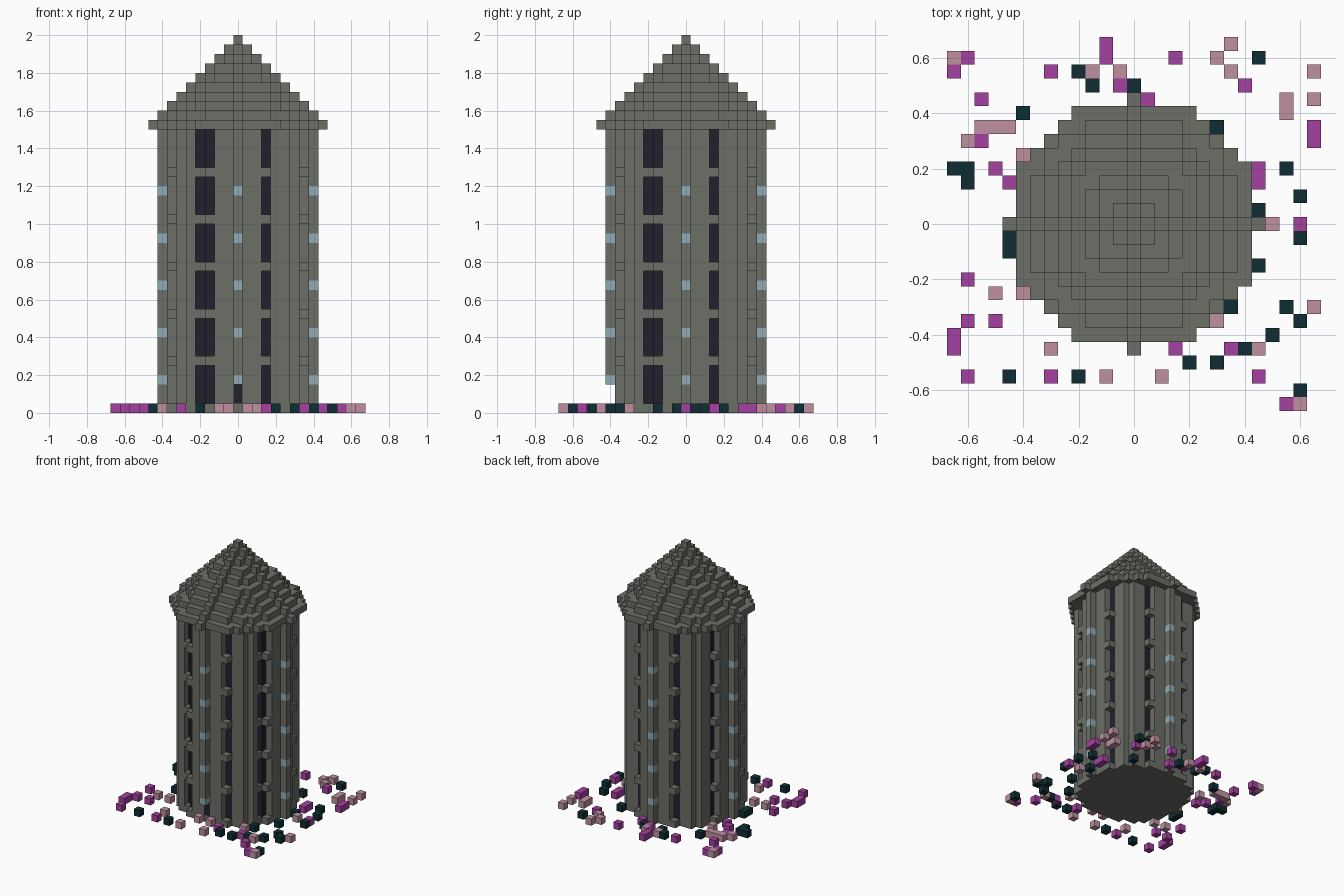
import bpy
import bmesh
from mathutils import Vector

UNIT = 0.05          # edge of one block
BODY_LAYERS = 30     # blocks from ground to eaves

cube = bpy.data.objects.get("Cube")
if cube:
    bpy.data.objects.remove(cube, do_unlink=True)


def material(name, rgb):
    mat = bpy.data.materials.new(name)
    mat.use_nodes = True
    mat.diffuse_color = (*rgb, 1)
    bsdf = next(n for n in mat.node_tree.nodes if n.type == 'BSDF_PRINCIPLED')
    bsdf.inputs["Base Color"].default_value = (*rgb, 1)
    bsdf.inputs["Roughness"].default_value = 0.9
    return mat


STONE = material("grey stone", (0.15, 0.157, 0.135))
DARK = material("dark interior", (0.016, 0.015, 0.027))
GLASS = material("pale blue glass", (0.29, 0.41, 0.46))
PURPLE = material("purple petal", (0.37, 0.052, 0.345))
PINK = material("dusty pink petal", (0.52, 0.28, 0.35))
TEAL = material("dark teal leaf", (0.005, 0.027, 0.034))


def disc(radius, layer):
    """Blocks of a round slab on one layer."""
    span = range(-radius, radius + 1)
    return {(x, y, layer) for x in span for y in span
            if x * x + y * y <= radius * radius}


def side_vectors():
    for axis in range(3):
        for sign in (-1, 1):
            normal = Vector((0, 0, 0))
            normal[axis] = sign
            u = Vector((0, 0, 0))
            u[(axis + 1) % 3] = 1
            yield normal, u, normal.cross(u)


SIDES = list(side_vectors())


def build_blocks(name, cells, mat, solid):
    """Mesh of the block faces that are not covered by another block."""
    bm = bmesh.new()
    for cell in sorted(cells):
        centre = Vector(cell) + Vector((0, 0, 0.5))
        for n, u, v in SIDES:
            if tuple(int(c + k) for c, k in zip(cell, n)) in solid:
                continue
            corners = (-u - v, u - v, u + v, v - u)
            bm.faces.new([bm.verts.new((centre + (n + c) / 2) * UNIT)
                          for c in corners])
    bmesh.ops.remove_doubles(bm, verts=bm.verts, dist=UNIT / 100)
    mesh = bpy.data.meshes.new(name)
    bm.to_mesh(mesh)
    bm.free()
    mesh.materials.append(mat)
    obj = bpy.data.objects.new(name, mesh)
    bpy.context.collection.objects.link(obj)


# Tower: a stone shell around a dark core, standing on a stone floor
floor = disc(8, 0)
core, wall = set(), set()
for z in range(1, BODY_LAYERS):
    core |= disc(7, z)
    wall |= disc(8, z) - disc(7, z)

# Tall slots, interrupted by a stone band every fifth layer
slots = {(sx * a, sy * b) for a, b in ((3, 7), (7, 3))
         for sx in (-1, 1) for sy in (-1, 1)} | {(-4, -6), (6, -4)}
wall -= {(x, y, z) for x, y in slots for z in range(BODY_LAYERS) if z % 5}

# Doorway at the front
door = {(0, -8, z) for z in range(3)}
wall -= door
floor -= door

# Small glass windows on the four ribs
windows = {(x, y, z) for x, y in ((0, -8), (0, 8), (-8, 0), (8, 0))
           for z in range(3, 24, 5)}
wall -= windows

# Stepped conical roof
roof = set()
for step in range(10):
    roof |= disc(9 - step, BODY_LAYERS + step)

# Flowers and leaves scattered on the ground
purple = [(-2, 13), (-2, 12), (-12, 12), (3, 12), (-13, 11), (-6, 11),
          (-2, 12), (-1, 10), (8, 10), (-11, 9), (1, 9), (13, 7), (13, 6),
          (-11, 6), (-10, 4), (9, 4), (9, 3), (-9, 3), (12, 0), (-12, -4),
          (-12, -7), (-10, -7), (-13, -8), (-13, -9), (3, -9), (7, -9),
          (-12, -11), (-6, -11), (9, -11), (11, -13)]
pink = [(7, 13), (-13, 12), (6, 12), (-3, 11), (-1, 11), (7, 11), (13, 11),
        (11, 9), (11, 8), (13, 9), (-11, 7), (-10, 7), (-9, 7), (-12, 6),
        (-8, 5), (10, 0), (-10, -5), (-8, -5), (13, -6), (6, -7), (-6, -9),
        (9, -9), (-2, -11), (2, -11), (12, -13), (1, -8), (-1, -8)]
teal = [(9, 12), (-4, 11), (-3, 10), (0, 10), (-8, 8), (6, 7), (-13, 4),
        (-12, 4), (-12, 3), (11, 4), (12, 2), (9, 1), (12, -1), (-9, -1),
        (-9, -2), (9, -3), (7, -6), (11, -6), (12, -7), (10, -8), (8, -9),
        (4, -10), (6, -10), (-9, -11), (-4, -11), (12, -12)]

parts = [("tower_floor", floor, STONE), ("tower_wall", wall, STONE),
         ("tower_core", core, DARK), ("rib_windows", windows, GLASS),
         ("stepped_roof", roof, STONE)]
for name, spots, mat in (("purple_flowers", purple, PURPLE),
                         ("pink_flowers", pink, PINK),
                         ("teal_leaves", teal, TEAL)):
    parts.append((name, {(x, y, 0) for x, y in spots}, mat))

solid = set().union(*(cells for _, cells, _ in parts))
for name, cells, mat in parts:
    build_blocks(name, cells, mat, solid)
